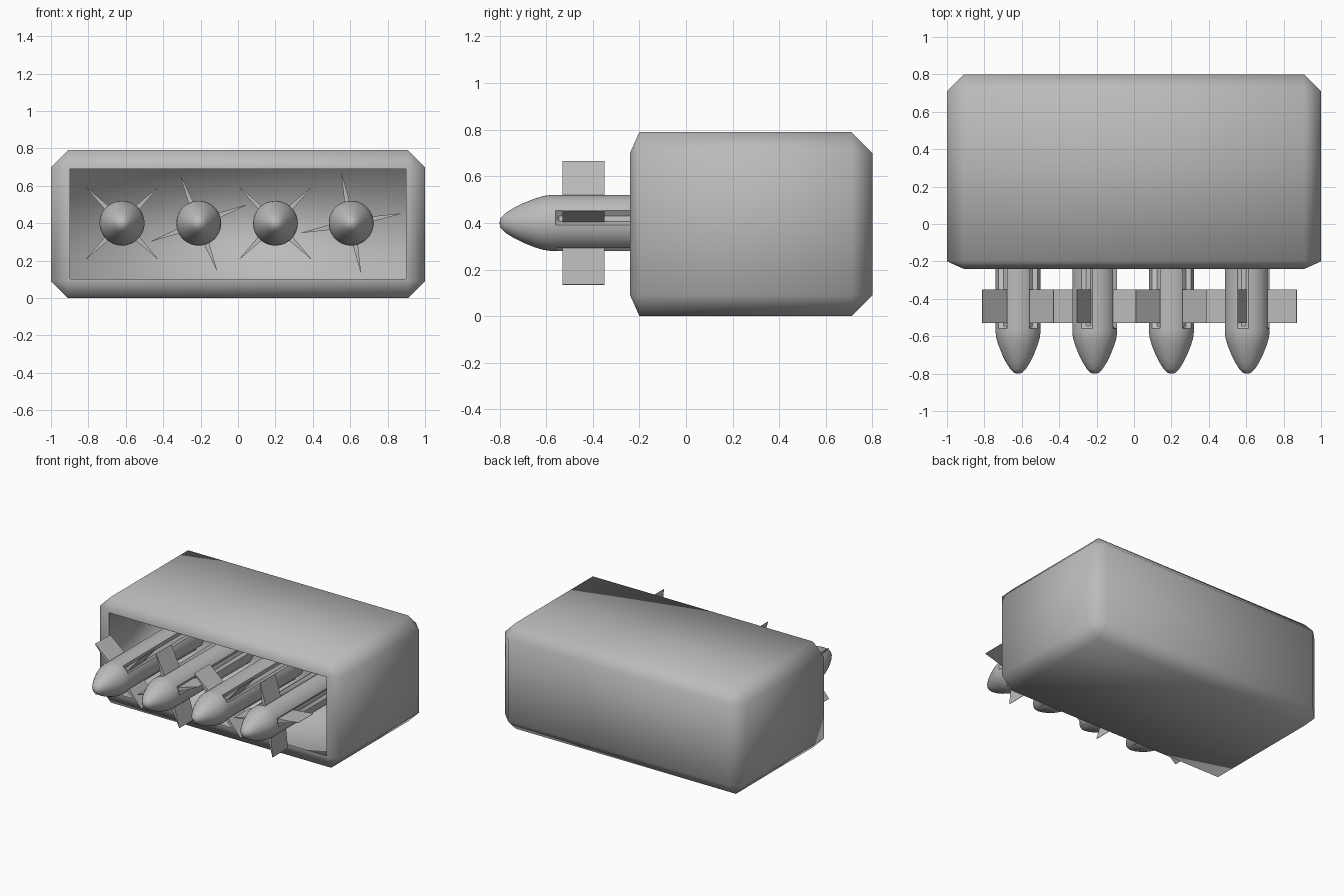
import bpy, bmesh, math
from mathutils import Vector

cube = bpy.data.objects.get("Cube")
if cube:
    bpy.data.objects.remove(cube, do_unlink=True)

grey = bpy.data.materials.new("plain grey")
grey.use_nodes = True
GREY = (0.5, 0.5, 0.5, 1)
grey.diffuse_color = GREY
grey.node_tree.nodes["Principled BSDF"].inputs["Base Color"].default_value = GREY


def finish(bm, name, sharp_angle=None):
    bmesh.ops.recalc_face_normals(bm, faces=bm.faces)
    for face in bm.faces:
        face.smooth = True
    if sharp_angle:
        for edge in bm.edges:
            if len(edge.link_faces) == 2:
                edge.smooth = edge.calc_face_angle() < math.radians(sharp_angle)
    mesh = bpy.data.meshes.new(name)
    bm.to_mesh(mesh)
    bm.free()
    mesh.materials.append(grey)
    obj = bpy.data.objects.new(name, mesh)
    bpy.context.collection.objects.link(obj)
    return obj


# Launcher housing: chamfered block with a rectangular recess in the front
def build_housing():
    bm = bmesh.new()
    outer = ((-1, 1), (-0.24, 0.8), (0, 0.79))
    inner = ((-0.91, 0.91), (-0.2, 0.71), (0.09, 0.70))
    for axis in range(3):
        spans = [outer[k] if k == axis else inner[k] for k in range(3)]
        for x in spans[0]:
            for y in spans[1]:
                for z in spans[2]:
                    bm.verts.new((x, y, z))
    bmesh.ops.convex_hull(bm, input=bm.verts)
    bmesh.ops.dissolve_limit(bm, angle_limit=0.01, verts=bm.verts, edges=bm.edges)
    bmesh.ops.recalc_face_normals(bm, faces=bm.faces)
    front = min(bm.faces, key=lambda f: f.calc_center_median().y)
    bmesh.ops.inset_region(bm, faces=[front], thickness=0.015)
    rim = list(front.edges)
    ret = bmesh.ops.extrude_face_region(bm, geom=[front])
    moved = [v for v in ret["geom"] if isinstance(v, bmesh.types.BMVert)]
    bmesh.ops.translate(bm, verts=moved, vec=(0, 0.55, 0))
    if front.is_valid:
        bmesh.ops.delete(bm, geom=[front], context="FACES_ONLY")
    for edge in rim:
        if edge.is_valid:
            edge.smooth = False
    return finish(bm, "launcher_housing")


# Missile body: rounded nose, then a tube with four lengthwise grooves
def build_body(name, centre, turn):
    bm = bmesh.new()
    sides = 48
    profile = [(0.02, -0.797), (0.042, -0.775), (0.064, -0.74), (0.084, -0.70),
               (0.104, -0.65), (0.116, -0.61), (0.12, -0.58),
               (0.12, -0.56), (0.12, -0.545), (0.12, 0.31)]
    rings = []
    for r, y in profile:
        ring = []
        for i in range(sides):
            grooved = y > -0.55 and i % 12 in (11, 0, 1)
            radius = 0.097 if grooved else r
            a = turn + math.tau * i / sides
            ring.append(bm.verts.new(centre + Vector((radius * math.cos(a), y, radius * math.sin(a)))))
        rings.append(ring)
    for low, high in zip(rings, rings[1:]):
        for i in range(sides):
            j = (i + 1) % sides
            bm.faces.new((low[i], low[j], high[j], high[i]))
    tip = bm.verts.new(centre + Vector((0, -0.8, 0)))
    for i in range(sides):
        bm.faces.new((tip, rings[0][(i + 1) % sides], rings[0][i]))
    bm.faces.new(rings[-1])
    finish(bm, name, 40)


# Fins: four thin wedges that taper to an edge at the outside
def build_fins(name, centre, turn):
    bm = bmesh.new()
    for k in range(4):
        a = turn + k * math.pi / 2
        out = Vector((math.cos(a), 0, math.sin(a)))
        side = Vector((-math.sin(a), 0, math.cos(a)))
        ends = []
        for y in (-0.53, -0.35):
            base = centre + Vector((0, y, 0))
            ends.append([bm.verts.new(base + out * r + side * t)
                         for r, t in ((0.09, -0.016), (0.09, 0.016), (0.27, 0.001), (0.27, -0.001))])
        for i in range(4):
            j = (i + 1) % 4
            bm.faces.new((ends[0][i], ends[0][j], ends[1][j], ends[1][i]))
        bm.faces.new(ends[0])
        bm.faces.new(ends[1])
    finish(bm, name, 30)


build_housing()
for n, (x, degrees) in enumerate(((-0.62, 45), (-0.21, 21), (0.2, 45), (0.605, 11)), 1):
    centre = Vector((x, 0, 0.4))
    build_body(f"missile_body_{n}", centre, math.radians(degrees))
    build_fins(f"missile_fins_{n}", centre, math.radians(degrees))
